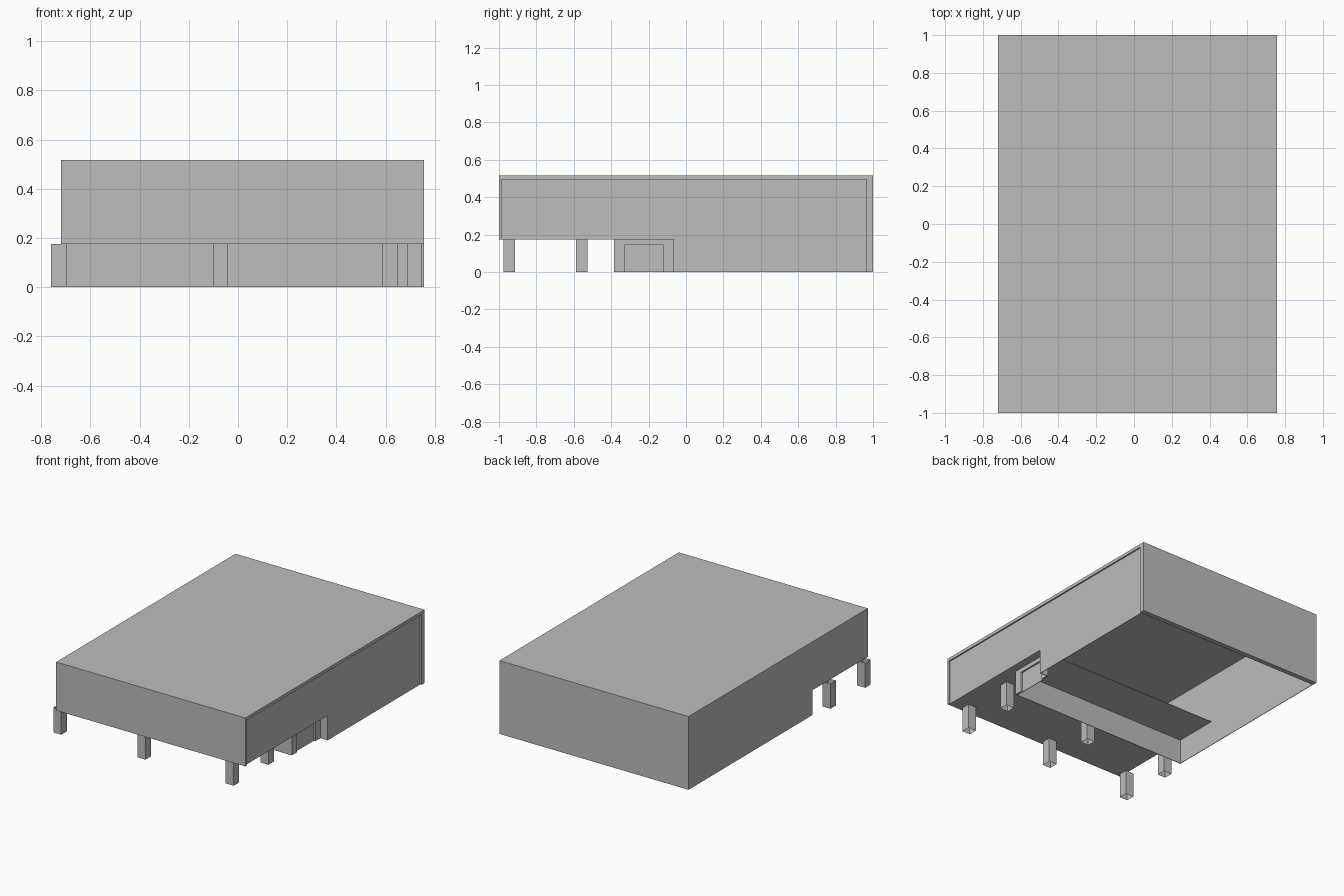
import bpy
import bmesh

cube = bpy.data.objects.get("Cube")
if cube:
    bpy.data.objects.remove(cube, do_unlink=True)

# Single flat grey
grey = bpy.data.materials.new("plain_grey")
grey.use_nodes = True
colour = (0.51, 0.51, 0.51, 1)
grey.diffuse_color = colour
grey.node_tree.nodes["Principled BSDF"].inputs["Base Color"].default_value = colour


def finish(name, bm):
    bmesh.ops.recalc_face_normals(bm, faces=bm.faces[:])
    mesh = bpy.data.meshes.new(name)
    bm.to_mesh(mesh)
    bm.free()
    mesh.materials.append(grey)
    obj = bpy.data.objects.new(name, mesh)
    bpy.context.collection.objects.link(obj)
    return obj


def side_prism(name, profile, x0, x1):
    """Extrude a (y, z) outline along x."""
    bm = bmesh.new()
    face = bm.faces.new([bm.verts.new((x0, y, z)) for y, z in profile])
    new = bmesh.ops.extrude_face_region(bm, geom=[face])["geom"]
    moved = [v for v in new if isinstance(v, bmesh.types.BMVert)]
    bmesh.ops.translate(bm, verts=moved, vec=(x1 - x0, 0, 0))
    return finish(name, bm)


def box(name, x, y, z):
    outline = [(y[0], z[0]), (y[1], z[0]), (y[1], z[1]), (y[0], z[1])]
    return side_prism(name, outline, *x)


LEFT, RIGHT = -0.72, 0.757     # outer faces across x
PANEL = 0.747                  # recessed side panel
DOOR_WALL = 0.69               # wall of the entrance niche
TOP, FLOOR = 0.517, 0.175
STEP, NICHE = -0.385, -0.067   # front riser, back of niche
SKIN = 0.004

# Shell: roof, back, front and closed side wall
box("roof", (LEFT, RIGHT), (-1, 1), (TOP - SKIN, TOP))
box("back_wall", (LEFT, RIGHT), (0.965, 1), (0, TOP - SKIN))
box("front_wall", (LEFT, RIGHT), (-1, -0.985), (FLOOR, TOP - SKIN))
side_prism("closed_side_wall",
           [(-1, FLOOR), (STEP, FLOOR), (STEP, 0), (1, 0), (1, TOP), (-1, TOP)],
           LEFT, LEFT + SKIN)

# Recessed side panel with a lip under the roof
side_prism("recessed_side_panel",
           [(-0.985, FLOOR), (NICHE, FLOOR), (NICHE, 0), (0.965, 0),
            (0.965, 0.495), (-0.985, 0.495)],
           PANEL - SKIN, PANEL)
box("roof_lip", (PANEL - SKIN, RIGHT), (-0.985, 0.965), (0.495, TOP - SKIN))

# Raised floor, riser and niche
box("raised_floor", (LEFT, PANEL), (-1, NICHE), (FLOOR, FLOOR + SKIN))
box("front_riser", (LEFT, DOOR_WALL), (STEP, STEP + SKIN), (0, FLOOR))
box("niche_end_wall", (DOOR_WALL - SKIN, PANEL), (NICHE, NICHE + SKIN), (0, FLOOR))
side_prism("door_frame",
           [(STEP, 0), (-0.33, 0), (-0.33, 0.145), (-0.12, 0.145),
            (-0.12, 0), (NICHE, 0), (NICHE, FLOOR), (STEP, FLOOR)],
           DOOR_WALL - 0.012, DOOR_WALL)
box("door", (DOOR_WALL - 0.016, DOOR_WALL - 0.012), (-0.335, -0.115), (0, 0.15))

# Open-ended square columns, two rows of three
W = 0.062
for row, y in (("front", -0.975), ("rear", -0.588)):
    for place, x in (("right", -0.76), ("middle", -0.102), ("left", 0.587)):
        bm = bmesh.new()
        bmesh.ops.create_cube(bm, size=1)
        caps = [f for f in bm.faces if abs(f.normal.z) > 0.5]
        bmesh.ops.delete(bm, geom=caps, context="FACES_ONLY")
        bmesh.ops.scale(bm, verts=bm.verts[:], vec=(W, W, FLOOR))
        bmesh.ops.translate(bm, verts=bm.verts[:],
                            vec=(x + W / 2, y + W / 2, FLOOR / 2))
        finish(f"{row}_{place}_column", bm)
